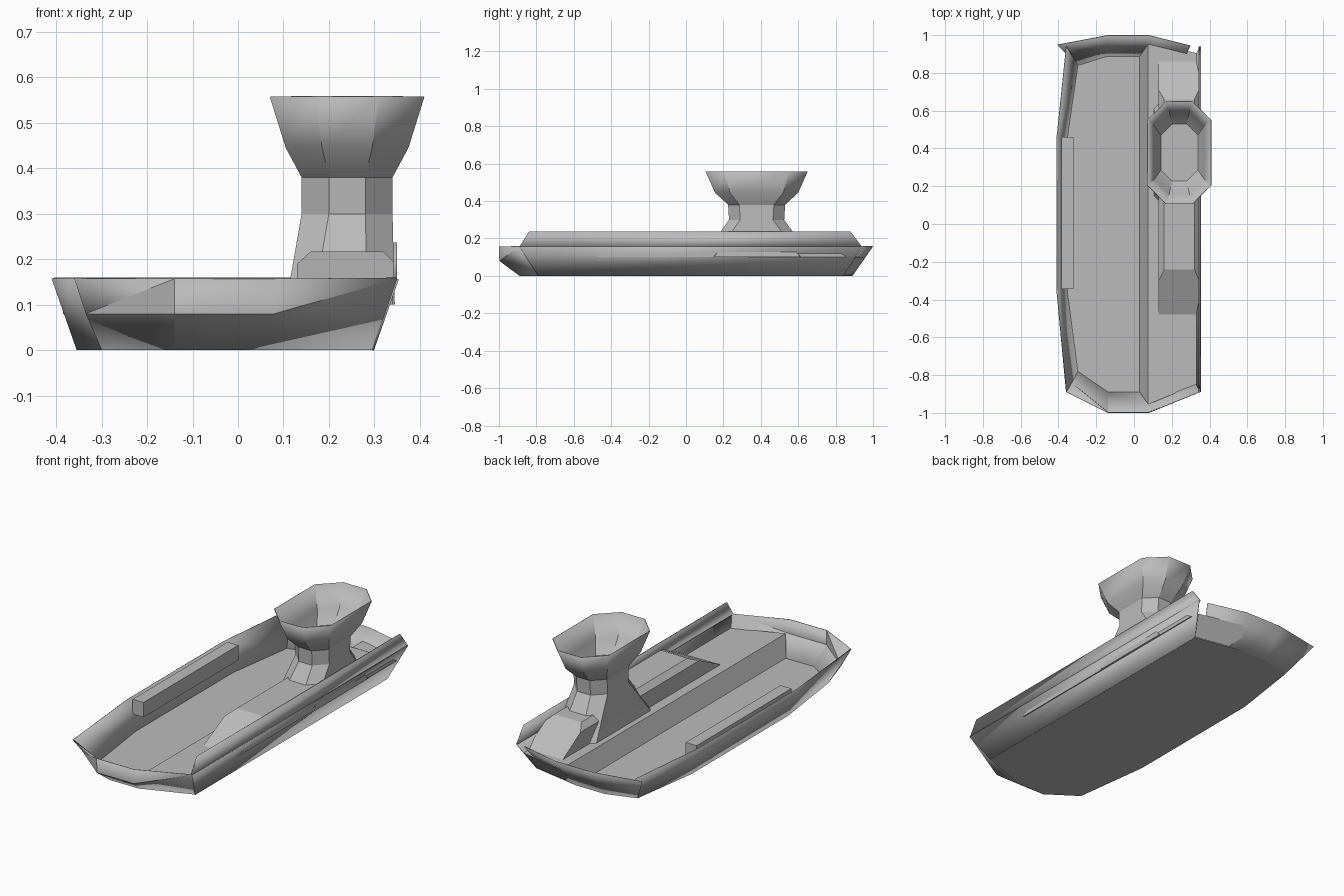
import bpy, math

cube = bpy.data.objects.get("Cube")
if cube:
    bpy.data.objects.remove(cube)

grey = bpy.data.materials.new("plain_grey")
grey.use_nodes = True
colour = (0.5, 0.5, 0.5, 1)
grey.diffuse_color = colour
grey.node_tree.nodes["Principled BSDF"].inputs["Base Color"].default_value = colour


def build(name, verts, faces, thickness=0):
    mesh = bpy.data.meshes.new(name)
    mesh.from_pydata(verts, [], faces)
    mesh.materials.append(grey)
    obj = bpy.data.objects.new(name, mesh)
    bpy.context.collection.objects.link(obj)
    bpy.ops.object.select_all(action='DESELECT')
    obj.select_set(True)
    bpy.context.view_layer.objects.active = obj
    bpy.ops.object.mode_set(mode='EDIT')
    bpy.ops.mesh.select_all(action='SELECT')
    bpy.ops.mesh.normals_make_consistent(inside=False)
    bpy.ops.object.mode_set(mode='OBJECT')
    bpy.ops.object.shade_smooth_by_angle(angle=math.radians(25))
    if thickness:
        mod = obj.modifiers.new("thickness", 'SOLIDIFY')
        mod.thickness = thickness
    return obj


def loft(name, rings, bottom=True, top=True, thickness=0):
    """Join equal closed rings, with optional end caps."""
    n = len(rings[0])
    verts = [p for ring in rings for p in ring]
    faces = [(r * n + i, r * n + (i + 1) % n, (r + 1) * n + (i + 1) % n, (r + 1) * n + i)
             for r in range(len(rings) - 1) for i in range(n)]
    if bottom:
        faces.append(tuple(reversed(range(n))))
    if top:
        faces.append(tuple(range(len(verts) - n, len(verts))))
    return build(name, verts, faces, thickness)


def strip(name, low, high, thickness):
    """Join two open edges into a wall."""
    n = len(low)
    return build(name, low + high,
                 [(i, i + 1, n + i + 1, n + i) for i in range(n - 1)], thickness)


def at(points, z):
    return [(x, y, z) for x, y in points]


RIM, KNUCKLE, DECK, SHELL = 0.157, 0.08, 0.1, 0.004

# Floor
floor = [(-.30, -.78), (-.14, -.89), (.03, -.89), (.295, -.79), (.295, .84),
         (.03, .89), (-.14, .89), (-.30, .84), (-.355, .46), (-.355, -.36)]
loft("hull_floor", [at(floor, 0), at(floor, SHELL)])

# Bow, folded along a knuckle line
bow_low = at(floor[:4], 0)
bow_mid = [(-.335, -.84, KNUCKLE), (-.14, -.998, KNUCKLE), (.08, -.998, KNUCKLE)]
bow_top = at([(-.36, -.89), (-.14, -1), (.08, -1), (.35, -.89)], RIM)
build("bow", bow_low + bow_mid + bow_top,
      [(0, 1, 5, 4), (1, 2, 6, 5), (2, 3, 10, 6),
       (4, 5, 8), (4, 8, 7), (5, 6, 9, 8), (6, 10, 9)], SHELL)

# Stern plate, slightly wider than the side walls
strip("stern", at([(.245, .84)] + floor[5:8], 0),
      at([(.30, .945), (.08, 1), (-.14, 1), (-.405, .95)], RIM), SHELL)

# Side walls
strip("low_side_wall", at(floor[7:] + floor[:1], 0),
      at([(-.36, .94), (-.41, .46), (-.41, -.36), (-.36, -.89)], RIM), SHELL)
strip("high_side_wall", at(floor[3:5], 0), at([(.35, -.89), (.35, .94)], RIM), SHELL)
strip("side_bulwark", at([(.35, -.89), (.35, .94)], RIM),
      at([(.35, -.84), (.35, .88)], .237), .008)

# Raised deck with a sloped step
loft("raised_deck", [at([(.03, -.89), (.295, -.79), (.295, .84), (.03, .89)], SHELL),
                     at([(.075, -.955), (.33, -.85), (.33, .905), (.075, .96)], DECK)])

# Bench along the low side
bench = [(-.385, -.345), (-.32, -.345), (-.32, .46), (-.385, .46)]
loft("side_bench", [at(bench, KNUCKLE), at(bench, .16)])

# Long housing with ramped ends and chamfered upper edges
section = [(.13, DECK, 0), (.13, .19, .75), (.16, .217, 1), (.32, .217, 1),
           (.345, .192, .75), (.34, DECK, 0)]
front = [(x, -.48 + .24 * t, z) for x, z, t in section]
back = [(x, .86 - .2 * t, z) for x, z, t in section]
loft("deck_housing", [front, back])


# Tower: flared octagonal foot, neck and open bowl
def octagon(x0, x1, y0, y1, cut, z):
    return at([(x0, y0 + cut), (x0 + cut, y0), (x1 - cut, y0), (x1, y0 + cut),
               (x1, y1 - cut), (x1 - cut, y1), (x0 + cut, y1), (x0, y1 - cut)], z)


neck_top = octagon(.14, .34, .225, .53, .06, .38)
loft("tower_neck", [octagon(.105, .345, .09, .67, .06, DECK),
                    octagon(.14, .34, .23, .525, .06, .30), neck_top])
loft("tower_bowl", [neck_top, octagon(.105, .375, .155, .60, .08, .445),
                    octagon(.07, .41, .105, .65, .10, .557)],
     top=False, thickness=SHELL)
